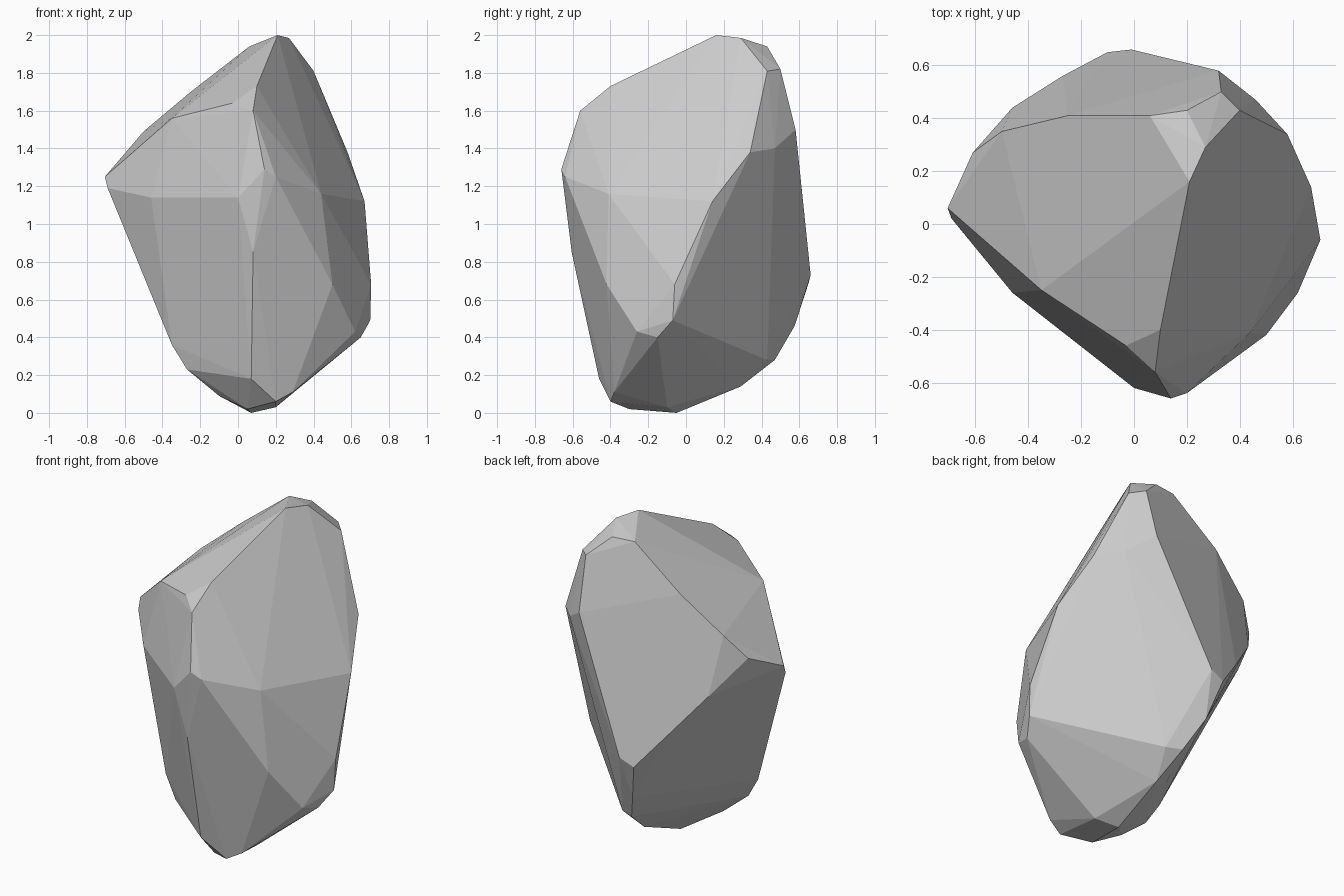
import bpy, bmesh, math

# Corner points of the boulder, grouped by height
crown = [(0.21, 0.16, 2.0), (0.27, 0.29, 1.985), (0.2, 0.43, 1.94), (0.06, 0.41, 1.94),
         (0.4, 0.43, 1.81), (0.33, 0.5, 1.82)]
ridges = [(-0.25, 0.41, 1.7), (-0.5, 0.35, 1.49), (-0.35, -0.25, 1.56),
          (-0.03, -0.46, 1.64), (0.08, -0.56, 1.6), (0.1, -0.4, 1.73), (0.32, 0.58, 1.5)]
shoulder = [(-0.61, 0.27, 1.35), (-0.705, 0.06, 1.25), (-0.69, 0.02, 1.19),
            (-0.46, -0.26, 1.14), (0.0, -0.62, 1.14), (0.14, -0.66, 1.29), (0.2, -0.64, 1.25),
            (0.44, -0.41, 1.16), (0.67, 0.14, 1.12), (0.58, 0.34, 1.38), (0.46, 0.47, 1.4),
            (-0.46, 0.44, 1.14)]
waist = [(-0.27, 0.56, 0.9), (-0.1, 0.65, 0.69), (-0.01, 0.66, 0.73), (0.5, -0.42, 0.68),
         (0.08, -0.605, 0.85), (0.705, -0.06, 0.68), (0.7, -0.07, 0.49), (0.62, -0.26, 0.43),
         (-0.04, 0.575, 0.46), (-0.35, -0.2, 0.36)]
base = [(0.65, -0.15, 0.4), (0.41, 0.07, 0.34), (0.36, 0.05, 0.25), (0.1, 0.37, 0.3),
        (0.04, 0.47, 0.28), (0.13, 0.43, 0.28), (0.08, 0.29, 0.14), (-0.27, -0.22, 0.23),
        (0.07, -0.46, 0.18), (0.2, -0.4, 0.06), (0.29, -0.38, 0.11), (-0.1, -0.22, 0.09),
        (0.05, -0.3, 0.02), (0.07, -0.05, 0.0), (0.2, -0.1, 0.03)]

# Boulder: convex hull with near-flat facets merged
bm = bmesh.new()
for p in crown + ridges + shoulder + waist + base:
    bm.verts.new(p)
bmesh.ops.convex_hull(bm, input=bm.verts[:])
loose = [v for v in bm.verts if not v.link_faces]
bmesh.ops.delete(bm, geom=loose, context='VERTS')
bmesh.ops.dissolve_limit(bm, angle_limit=math.radians(2),
                         verts=bm.verts[:], edges=bm.edges[:])
bmesh.ops.recalc_face_normals(bm, faces=bm.faces[:])

mesh = bpy.data.meshes.new("boulder")
bm.to_mesh(mesh)
bm.free()
boulder = bpy.data.objects.new("boulder", mesh)
bpy.context.collection.objects.link(boulder)
